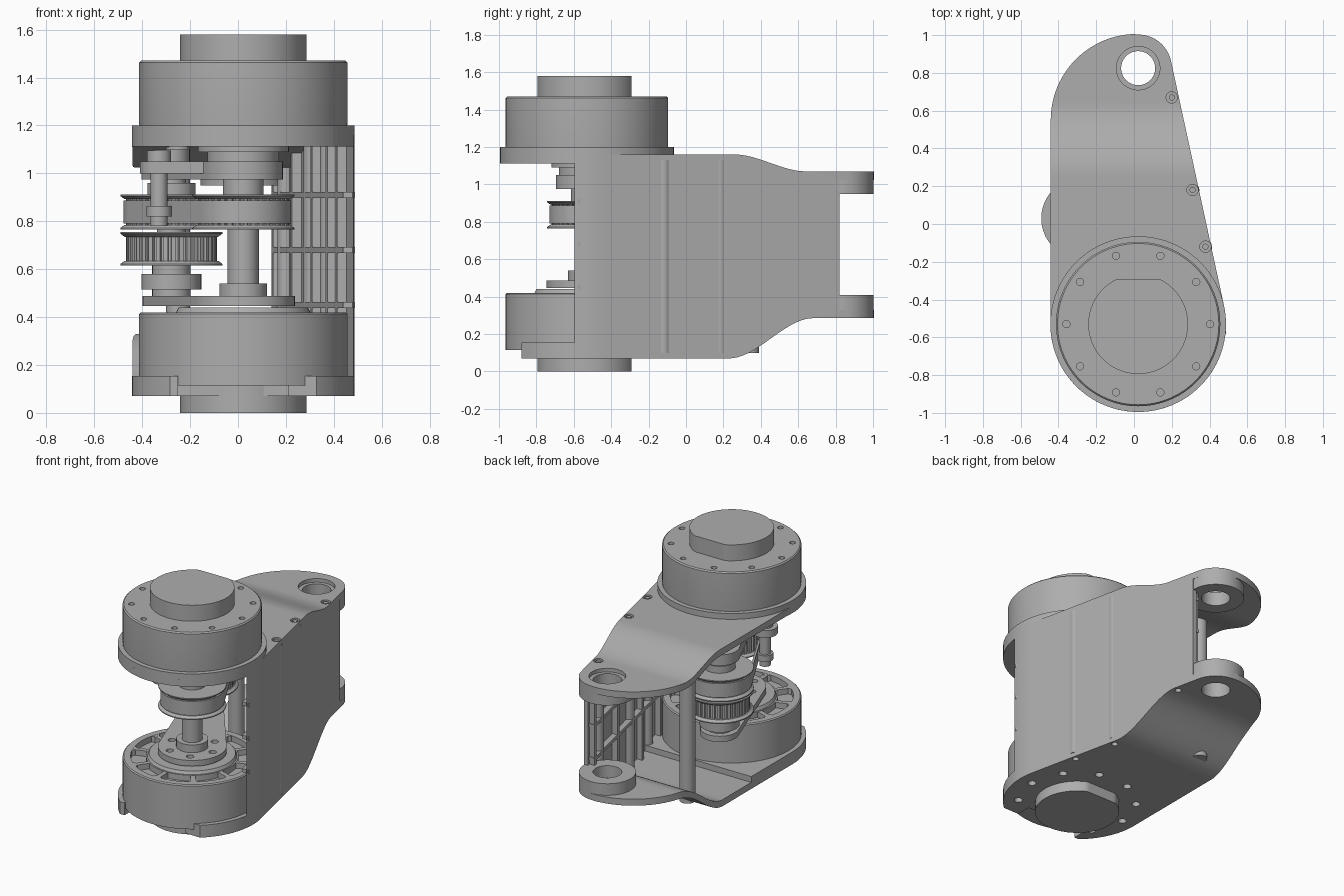
import bpy, bmesh
from math import sin, cos, pi, radians

if "Cube" in bpy.data.objects:
    bpy.data.objects.remove(bpy.data.objects["Cube"])

grey = bpy.data.materials.new("machined grey")
grey.use_nodes = True
grey.diffuse_color = (0.42, 0.42, 0.42, 1)
grey.node_tree.nodes["Principled BSDF"].inputs["Base Color"].default_value = (0.42, 0.42, 0.42, 1)

MOTOR = (0.022, -0.53)
EYE = (0.022, 0.825)
PULLEY = (-0.278, 0.03)
IDLER = (-0.33, -0.39)


def finish(name, bm):
    bmesh.ops.recalc_face_normals(bm, faces=bm.faces)
    mesh = bpy.data.meshes.new(name)
    bm.to_mesh(mesh)
    bm.free()
    obj = bpy.data.objects.new(name, mesh)
    bpy.context.collection.objects.link(obj)
    mesh.materials.append(grey)
    return obj


def extrude_between(name, first, second):
    """Solid between two matching loops of points."""
    bm = bmesh.new()
    a = [bm.verts.new(p) for p in first]
    b = [bm.verts.new(p) for p in second]
    bm.faces.new(a)
    bm.faces.new(b)
    for i in range(len(a)):
        j = (i + 1) % len(a)
        bm.faces.new((a[i], a[j], b[j], b[i]))
    return finish(name, bm)


def prism(name, pts, z0, z1):
    return extrude_between(name, [(x, y, z0) for x, y in pts], [(x, y, z1) for x, y in pts])


def slab(name, yz, left, right):
    """Side profile extruded across x; left and right are functions of y."""
    return extrude_between(name, [(left(y), y, z) for y, z in yz], [(right(y), y, z) for y, z in yz])


def arc(c, r, a0, a1, n):
    return [(c[0] + r * cos(radians(a0 + (a1 - a0) * i / n)),
             c[1] + r * sin(radians(a0 + (a1 - a0) * i / n))) for i in range(n + 1)]


def disc(name, c, r, z0, z1, n=64):
    return prism(name, arc(c, r, 0, 360, n)[:-1], z0, z1)


def lathe(name, c, profile, n=96):
    """Closed (radius, z) profile revolved about a vertical axis."""
    bm = bmesh.new()
    rings = [[bm.verts.new((c[0] + r * cos(2 * pi * i / n), c[1] + r * sin(2 * pi * i / n), z))
              for r, z in profile] for i in range(n)]
    m = len(profile)
    for i in range(n):
        p, q = rings[i], rings[(i + 1) % n]
        for k in range(m):
            bm.faces.new((p[k], p[(k + 1) % m], q[(k + 1) % m], q[k]))
    bmesh.ops.remove_doubles(bm, verts=bm.verts, dist=1e-5)
    return finish(name, bm)


def link(name, c1, r1, c2, r2, z0, z1):
    """Rounded link plate: hull of two discs."""
    bm = bmesh.new()
    for x, y in arc(c1, r1, 0, 360, 64)[:-1] + arc(c2, r2, 0, 360, 64)[:-1]:
        for z in (z0, z1):
            bm.verts.new((x, y, z))
    hull = bmesh.ops.convex_hull(bm, input=bm.verts)
    bmesh.ops.delete(bm, geom=list({v for v in hull["geom_interior"] if isinstance(v, bmesh.types.BMVert)}),
                     context="VERTS")
    bmesh.ops.dissolve_limit(bm, angle_limit=0.01, verts=bm.verts, edges=bm.edges)
    return finish(name, bm)


def boolean(obj, tool, mode="DIFFERENCE"):
    tool.hide_render = True
    mod = obj.modifiers.new("cut", "BOOLEAN")
    mod.operation, mod.solver, mod.object = mode, "EXACT", tool
    bpy.context.view_layer.objects.active = obj
    bpy.ops.object.modifier_apply(modifier=mod.name)
    bpy.data.objects.remove(tool)


def ease(y, y0, y1, z0, z1):
    t = min(max((y - y0) / (y1 - y0), 0), 1)
    return z0 + (z1 - z0) * t * t * (3 - 2 * t)


def top_z(y):
    return ease(y, 0.26, 0.64, 1.16, 1.07)


def bottom_z(y):
    return ease(y, 0.23, 0.68, 0.07, 0.285)


def wall_x(y):
    return 0.196 + (0.862 - y) * 0.217


def side_profile(y0, y1, low, high):
    ys = [y0] + [0.22 + 0.02 * i for i in range(25)] + [y1]
    return [(y, low(y)) for y in ys] + [(y, high(y)) for y in reversed(ys)]


def box_cut(x0, x1, y0, y1, z0, z1):
    return prism("cutter", [(x0, y0), (x1, y0), (x1, y1), (x0, y1)], z0, z1)


# Housing: plan outline crossed with the side profile, hollowed and open at front, left and back
outline = (arc(MOTOR, 0.465, 180, 372, 60) + arc(EYE, 0.178, 12, 90, 20)
           + arc((0.015, 0.55), 0.456, 92, 180, 28))
housing = prism("housing", outline, -0.1, 1.4)
boolean(housing, slab("cutter", side_profile(-1.2, 1.2, bottom_z, top_z),
                      lambda y: -1, lambda y: 1), "INTERSECT")
floor = lambda y: 0.155 if y < -0.06 else bottom_z(y) + 0.045
hollow = [(-1.2, 0.155), (-0.08, 0.155), (-0.08, 0.115)] + side_profile(
    0.2, 1.2, lambda y: bottom_z(y) + 0.045, lambda y: top_z(y) - 0.045) + [(-1.2, 1.115)]
boolean(housing, slab("cutter", hollow, lambda y: -1, lambda y: wall_x(y) - 0.03))
boolean(housing, box_cut(-1, 1, 0.82, 1.2, 0.33, 1.025))
boolean(housing, box_cut(-1, 1, -1.2, -0.615, 0.155, 1.115))
boolean(housing, box_cut(-1, 1, -1.2, -0.88, 0, 0.3))
boolean(housing, box_cut(-0.25, 0.21, -1.2, -0.78, 0, 0.3))

# Hinge eyes and screw holes in the housing
COLUMNS = [(0.2, 0.67), (0.31, 0.18), (0.378, -0.12)]
boolean(housing, disc("cutter", EYE, 0.09, 0, 1.3))
boolean(housing, disc("cutter", EYE, 0.115, 1.045, 1.3))
for c in COLUMNS:
    boolean(housing, disc("cutter", c, 0.03, top_z(c[1]) - 0.025, 1.3, 24))
    disc("screw_head", c, 0.016, top_z(c[1]) - 0.03, top_z(c[1]) - 0.004, 20)
    boolean(housing, disc("cutter", c, 0.02, 0, bottom_z(c[1]) + 0.025, 24))
    disc("wall_column", c, 0.036, bottom_z(c[1]) + 0.03, top_z(c[1]) - 0.03, 32)
for i in range(10):
    if i not in (7, 8):
        boolean(housing, disc("cutter", arc(MOTOR, 0.37, 36 * i, 360, 1)[0], 0.026, 0, 0.1, 24))
for name, z0, z1 in (("upper_hinge_boss", 0.95, 1.04), ("lower_hinge_boss", 0.32, 0.41)):
    lathe(name, EYE, [(0.09, z0), (0.178, z0), (0.178, z1), (0.09, z1)])
disc("support_column", (-0.25, 0.34), 0.05, 0.1, 1.13)

# Stiffening ribs on the inner wall face
for z in (0.45, 0.68, 0.91):
    slab("wall_rib", [(-0.58, z - 0.012), (0.8, z - 0.012), (0.8, z + 0.012), (-0.58, z + 0.012)],
         lambda y: wall_x(y) - 0.07, lambda y: wall_x(y) - 0.02)
for y0 in (-0.45, -0.26, 0.03, 0.42, 0.78):
    zs = bottom_z(y0) + 0.04, top_z(y0) - 0.04
    slab("wall_upright", [(y0 - 0.015, zs[0]), (y0 + 0.015, zs[0]), (y0 + 0.015, zs[1]), (y0 - 0.015, zs[1])],
         lambda y: wall_x(y) - 0.07, lambda y: wall_x(y) - 0.02)

# Upper motor: seat ring, drum with bolt holes, output boss with a flat
disc("upper_seat_ring", MOTOR, 0.465, 1.112, 1.2, 96)
drum = lathe("upper_motor_drum", MOTOR, [(0, 1.15), (0.428, 1.15), (0.435, 1.21), (0.435, 1.462),
                                         (0.427, 1.47), (0, 1.47)])
for p in arc(MOTOR, 0.38, 0, 360, 10)[:-1]:
    boolean(drum, disc("cutter", p, 0.019, 1.43, 1.6, 20))


def output_boss(name, z0, z1):
    pts = [(x, min(y, MOTOR[1] + 0.238)) for x, y in arc(MOTOR, 0.264, 0, 360, 96)[:-1]]
    prism(name, pts, z0, z1)


output_boss("upper_output_boss", 1.46, 1.58)
output_boss("lower_output_boss", 0, 0.13)
disc("upper_motor_hub", MOTOR, 0.19, 1.09, 1.12)

# Lower motor: drum with a recessed, spoked top face
lathe("lower_motor_drum", MOTOR, [(0, 0.115), (0.435, 0.115), (0.435, 0.413), (0.428, 0.42), (0.385, 0.42),
                                  (0.385, 0.38), (0.29, 0.38), (0.29, 0.42), (0, 0.42)])
for i in range(10):
    a = radians(36 * i + 18)
    side = (-sin(a) * 0.016, cos(a) * 0.016)
    ends = [(MOTOR[0] + r * cos(a), MOTOR[1] + r * sin(a)) for r in (0.28, 0.395)]
    quad = [(ends[k][0] + s * side[0], ends[k][1] + s * side[1]) for k, s in ((0, -1), (1, -1), (1, 1), (0, 1))]
    prism("drum_spoke", quad, 0.37, 0.418)
    disc("spoke_lug", ends[1], 0.032, 0.37, 0.419, 24)
lathe("lower_motor_hub", MOTOR, [(0, 0.41), (0.285, 0.41), (0.27, 0.44), (0, 0.44)])

# Drive shaft and link arms
arm = link("lower_arm", MOTOR, 0.215, PULLEY, 0.12, 0.447, 0.487)
for p in arc(MOTOR, 0.155, 0, 360, 6)[:-1]:
    boolean(arm, disc("cutter", p, 0.024, 0.46, 0.6, 20))
disc("shaft_collar", MOTOR, 0.1, 0.48, 0.54)
disc("drive_shaft", MOTOR, 0.065, 0.5, 1.1)
disc("shaft_hub", MOTOR, 0.085, 0.9, 0.985)
link("upper_arm", MOTOR, 0.165, PULLEY, 0.125, 0.975, 1.05)
link("idler_arm", MOTOR, 0.1, IDLER, 0.08, 1.0, 1.05)
disc("upper_bearing", MOTOR, 0.15, 1.045, 1.095)

# Belt pulleys
def flange(name, c, z, up):
    lathe(name, c, [(0, z), (0.213, z), (0.213, z + 0.007 * up), (0.195, z + 0.02 * up), (0, z + 0.02 * up)])


def toothed_pulley(name, c, z0, z1, teeth=36):
    pts = []
    for i in range(teeth):
        step = 360 / teeth
        pts += arc(c, 0.19, i * step, (i + 0.55) * step, 1) + arc(c, 0.175, (i + 0.62) * step, (i + 0.93) * step, 1)
    prism(name + "_teeth", pts, z0 + 0.01, z1 - 0.01)
    flange(name + "_lower_flange", c, z0, 1)
    flange(name + "_upper_flange", c, z1, -1)


toothed_pulley("drive_pulley", MOTOR, 0.765, 0.912)
toothed_pulley("driven_pulley", PULLEY, 0.765, 0.912)
toothed_pulley("output_pulley", PULLEY, 0.615, 0.755)
belt = link("belt", MOTOR, 0.2, PULLEY, 0.2, 0.79, 0.887)
boolean(belt, link("cutter", MOTOR, 0.186, PULLEY, 0.186, 0.7, 1))

# Pulley axle stack and belt tensioner
for name, r, z0, z1 in (("axle", 0.06, 0.46, 1.08), ("axle_bearing", 0.125, 0.515, 0.58),
                        ("axle_lower_hub", 0.08, 0.48, 0.63), ("axle_upper_hub", 0.1, 0.9, 0.96),
                        ("axle_cap", 0.075, 1.04, 1.1)):
    disc(name, PULLEY, r, z0, z1)
disc("tensioner_post", IDLER, 0.036, 0.78, 1.07, 32)
disc("tensioner_roller", IDLER, 0.052, 0.82, 0.863, 32)
disc("tensioner_cap", IDLER, 0.05, 1.045, 1.095, 32)

# Smooth the round surfaces, keep machined edges sharp
bpy.ops.object.select_all(action="DESELECT")
for obj in bpy.context.scene.objects:
    if obj.type == "MESH" and grey.name in obj.data.materials:
        obj.select_set(True)
        bpy.context.view_layer.objects.active = obj
bpy.ops.object.shade_smooth_by_angle(angle=radians(30))
